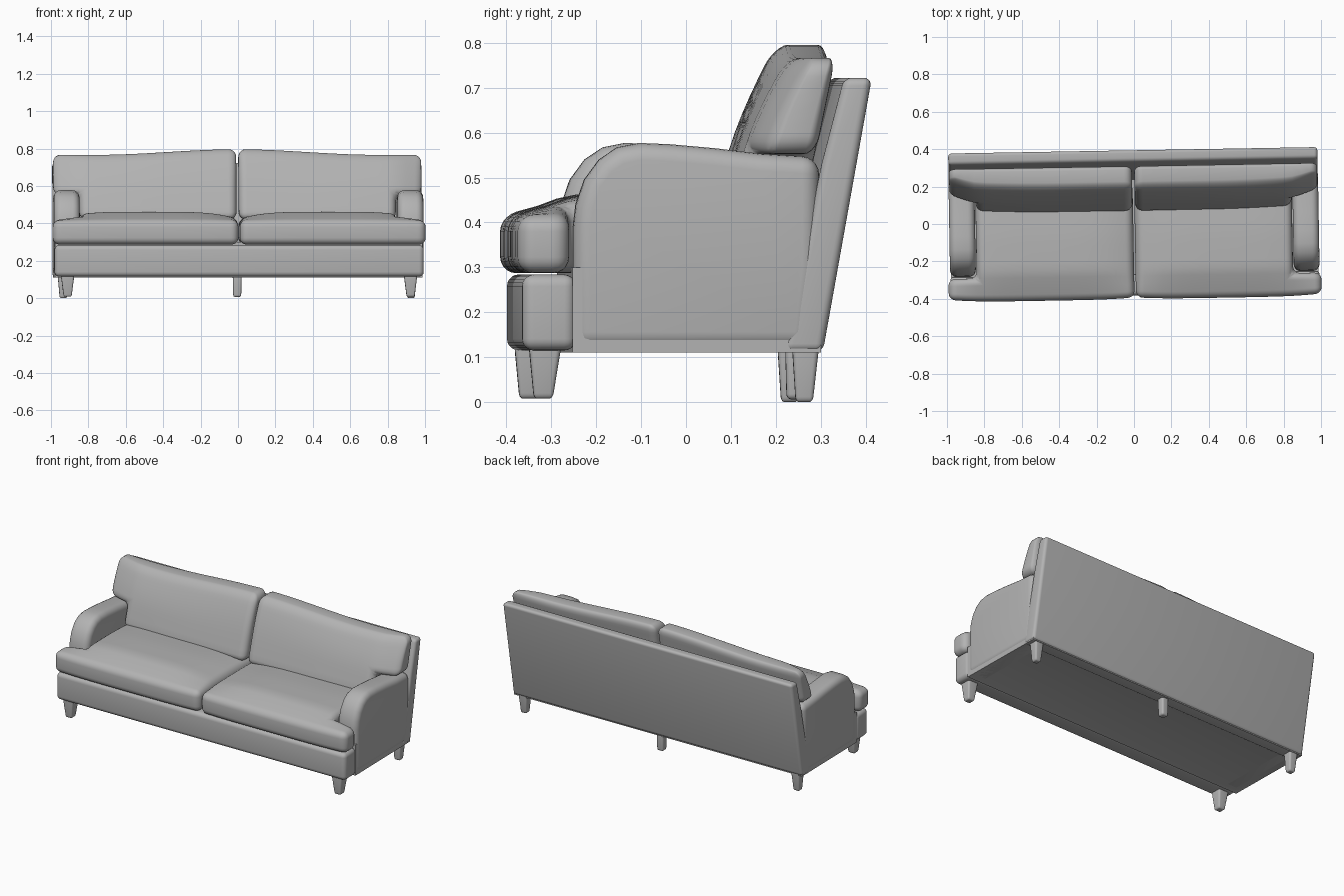
import bpy, bmesh, math
from mathutils import Matrix, Vector

cube = bpy.data.objects.get("Cube")
if cube:
    bpy.data.objects.remove(cube, do_unlink=True)

grey = bpy.data.materials.new("grey_fabric")
grey.use_nodes = True
COLOUR = (0.45, 0.45, 0.45, 1)
grey.diffuse_color = COLOUR
grey.node_tree.nodes["Principled BSDF"].inputs["Base Color"].default_value = COLOUR

TURN = Matrix.Rotation(math.radians(1.0), 4, 'Z')   # whole sofa stands slightly turned


def finish(name, bm, side=1):
    """Mirror if needed, turn into place, shade smooth."""
    if side < 0:
        bm.transform(Matrix.Scale(-1, 4, (1, 0, 0)))
    bmesh.ops.recalc_face_normals(bm, faces=bm.faces)
    bm.transform(TURN)
    mesh = bpy.data.meshes.new(name)
    bm.to_mesh(mesh)
    bm.free()
    mesh.materials.append(grey)
    obj = bpy.data.objects.new(name, mesh)
    bpy.context.collection.objects.link(obj)
    bpy.ops.object.select_all(action='DESELECT')
    obj.select_set(True)
    bpy.context.view_layer.objects.active = obj
    bpy.ops.object.shade_smooth_by_angle(angle=math.radians(40))
    return obj


def prism(points, axis, lo, hi, bevel=0.0):
    """Extrude a 2D outline along an axis and round its sharp edges."""
    place = {'x': lambda p, d: (d, p[0], p[1]),
             'y': lambda p, d: (p[0], d, p[1]),
             'z': lambda p, d: (p[0], p[1], d)}[axis]
    bm = bmesh.new()
    face = bm.faces.new([bm.verts.new(place(p, lo)) for p in points])
    step = Vector(place((0, 0), hi - lo))
    new = bmesh.ops.extrude_face_region(bm, geom=[face], use_keep_orig=True)["geom"]
    bmesh.ops.translate(bm, vec=step, verts=[v for v in new if isinstance(v, bmesh.types.BMVert)])
    bmesh.ops.recalc_face_normals(bm, faces=bm.faces)
    if bevel:
        sharp = [e for e in bm.edges if e.calc_face_angle(0) > math.radians(40)]
        bmesh.ops.bevel(bm, geom=sharp, offset=bevel, segments=5, profile=0.5,
                        affect='EDGES', clamp_overlap=True)
    return bm


def box(x0, x1, y0, y1, z0, z1, bevel=0.0):
    return prism([(x0, y0), (x1, y0), (x1, y1), (x0, y1)], 'z', z0, z1, bevel)


def slice_along(bm, axis, lo, hi, count):
    """Cut even loops so that a cushion can be bent."""
    for i in range(1, count):
        co, no = Vector(), Vector()
        co[axis], no[axis] = lo + (hi - lo) * i / count, 1
        bmesh.ops.bisect_plane(bm, geom=bm.verts[:] + bm.edges[:] + bm.faces[:],
                               plane_co=co, plane_no=no, dist=1e-5)


def smooth(t):
    t = min(max(t, 0), 1)
    return t * t * (3 - 2 * t)


# Body with recessed underside
bm = box(-0.983, 0.983, -0.27, 0.283, 0.11, 0.3)
under = min(bm.faces, key=lambda f: f.calc_center_median().z)
bmesh.ops.inset_region(bm, faces=[under], thickness=0.04, depth=-0.008)
finish("body", bm)

# Front rail
finish("front_rail", box(-0.987, 0.987, -0.382, -0.262, 0.115, 0.284, 0.026))

# Sloping back panel
finish("back_panel", prism([(0.288, 0.112), (0.397, 0.722), (0.335, 0.722), (0.285, 0.53),
                            (0.2, 0.112)], 'x', -0.987, 0.987, 0.018))

# Arms
ARM = [(-0.268, 0.118), (-0.268, 0.39), (-0.262, 0.44), (-0.243, 0.495), (-0.21, 0.54),
       (-0.17, 0.567), (-0.12, 0.577), (-0.05, 0.574), (0.05, 0.565), (0.15, 0.553),
       (0.28, 0.545), (0.28, 0.3), (0.26, 0.118)]
for side, label in ((1, "left"), (-1, "right")):
    finish(label + "_arm", prism(ARM, 'x', 0.85, 0.988, 0.038), side)


# Seat cushions, T-shaped around the arms, with a crowned top
def crown(v):
    across = 1 - abs((v.x - 0.48) / 0.5) ** 4
    along = smooth((v.y + 0.4) / 0.17) * (1 - 0.3 * smooth((v.y + 0.1) / 0.3))
    v.z += 0.046 * max(across, 0) * along * smooth((v.z - 0.3) / 0.1)
    if v.y < -0.33:
        v.y -= 0.012 * max(across, 0)


SEAT = [(0.004, -0.39), (0.997, -0.39), (0.997, -0.277), (0.846, -0.277), (0.846, 0.17),
        (0.004, 0.17)]
for side, label in ((1, "left"), (-1, "right")):
    bm = prism(SEAT, 'z', 0.287, 0.416, 0.036)
    slice_along(bm, 0, 0, 1, 20)
    slice_along(bm, 1, -0.4, 0.17, 14)
    for vert in bm.verts:
        crown(vert.co)
    finish(label + "_seat_cushion", bm, side)


# Back cushions, notched over the arms, leaning and thinning to the top
def lean(v):
    t = v.y / 0.18
    h = (v.z - 0.55) / 0.22
    front = 0.1 + 0.065 * h + 0.04 * max(h, 0) ** 2
    front += 0.025 * abs((v.x - 0.4) / 0.58) ** 2 * (v.x > 0.4) + 0.035 * smooth((v.x - 0.82) / 0.18)
    back = 0.272 + 0.045 * h
    v.y = front + (back - front) * t
    v.z += 0.03 * (1 - smooth(v.x / 0.75)) * smooth(h)


BACK = [(0.006, 0.42), (0.846, 0.42), (0.846, 0.552), (0.984, 0.552), (0.984, 0.766),
        (0.006, 0.766)]
for side, label in ((1, "left"), (-1, "right")):
    bm = prism(BACK, 'y', 0, 0.18, 0.04)
    slice_along(bm, 0, 0, 1, 20)
    slice_along(bm, 2, 0.42, 0.78, 10)
    for vert in bm.verts:
        lean(vert.co)
    finish(label + "_back_cushion", bm, side)


# Tapered legs
def leg(name, x, y, top, bottom, foot, shift=0):
    bm = box(x - top, x + top, y - top, y + top, foot, 0.125, 0.012)
    for v in bm.verts:
        t = (0.125 - v.co.z) / (0.125 - foot)
        scale = 1 + (bottom / top - 1) * t
        v.co.x = x + (v.co.x - x) * scale
        v.co.y = y + (v.co.y - y) * scale + shift * t
    finish(name, bm)


for side, label in ((1, "left"), (-1, "right")):
    leg(label + "_front_leg", side * 0.917, -0.33, 0.036, 0.021, 0.008, -0.004)
    leg(label + "_back_leg", side * 0.93, 0.25, 0.03, 0.019, 0.0, -0.003)
leg("middle_back_leg", 0, 0.245, 0.024, 0.021, 0.006)
